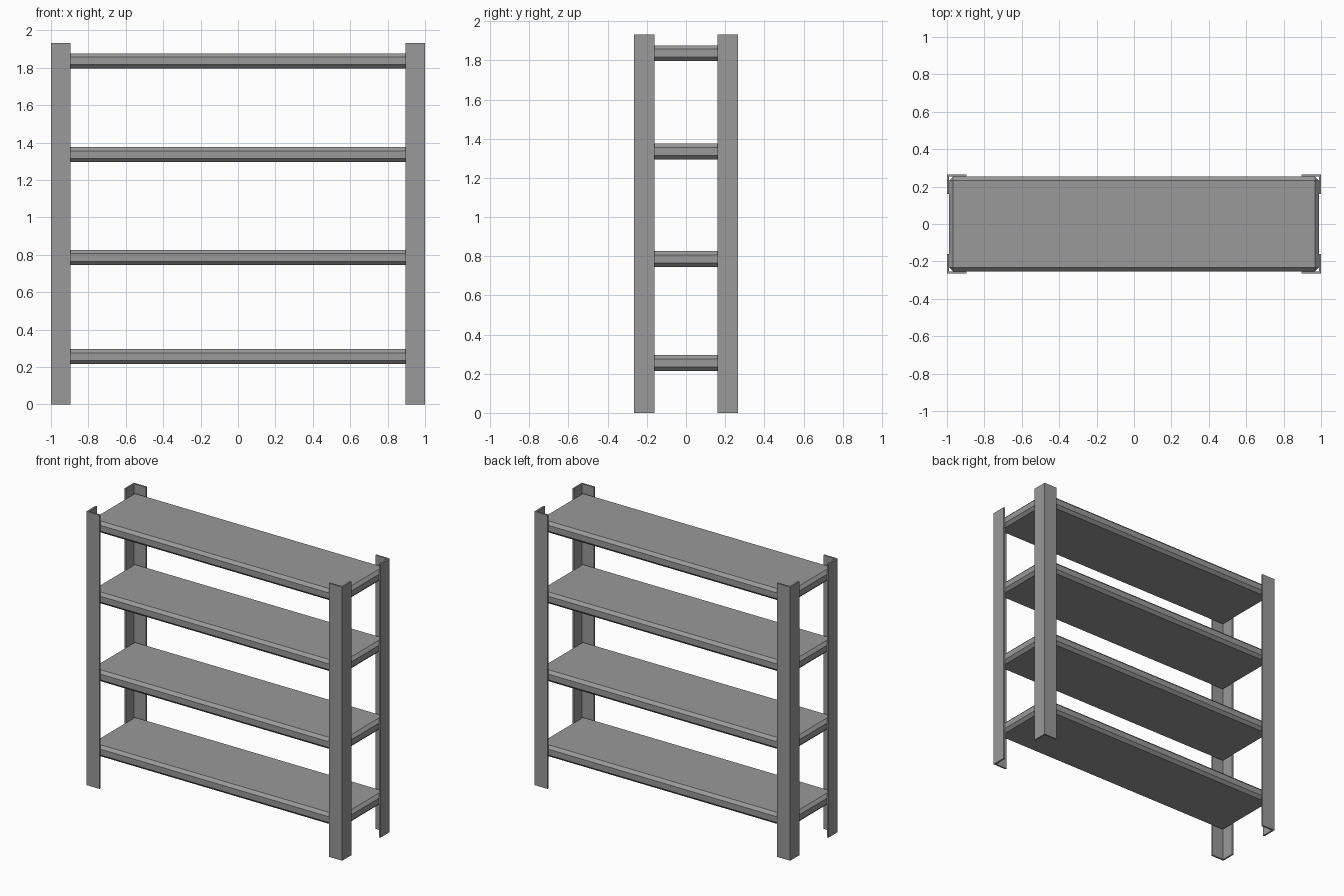
import bpy
import bmesh

cube = bpy.data.objects.get("Cube")
if cube:
    bpy.data.objects.remove(cube, do_unlink=True)

HALF_X, HALF_Y, HEIGHT = 1.0, 0.265, 1.933
FLANGE, GAUGE = 0.104, 0.012
SHELF_THICK, BEVEL = 0.081, 0.02

# Painted steel
steel = bpy.data.materials.new("grey_steel")
steel.use_nodes = True
grey = (0.32, 0.32, 0.32, 1)
steel.diffuse_color = grey
steel.node_tree.nodes["Principled BSDF"].inputs["Base Color"].default_value = grey


def add_object(name, bm):
    bmesh.ops.recalc_face_normals(bm, faces=bm.faces)
    mesh = bpy.data.meshes.new(name)
    bm.to_mesh(mesh)
    bm.free()
    mesh.materials.append(steel)
    obj = bpy.data.objects.new(name, mesh)
    bpy.context.collection.objects.link(obj)
    return obj


# Corner posts: L-shaped angle profile, extruded upward
def add_post(name, sx, sy):
    profile = [(0, 0), (FLANGE, 0), (FLANGE, GAUGE),
               (GAUGE, GAUGE), (GAUGE, FLANGE), (0, FLANGE)]
    bm = bmesh.new()
    verts = [bm.verts.new((sx * (HALF_X - u), sy * (HALF_Y - v), 0))
             for u, v in profile]
    base = bm.faces.new(verts)
    ext = bmesh.ops.extrude_face_region(bm, geom=[base], use_keep_orig=True)
    top = [g for g in ext["geom"] if isinstance(g, bmesh.types.BMVert)]
    bmesh.ops.translate(bm, verts=top, vec=(0, 0, HEIGHT))
    add_object(name, bm)


for sy, depth in ((-1, "front"), (1, "back")):
    for sx, side in ((-1, "right"), (1, "left")):
        add_post(f"{depth}_{side}_post", sx, sy)


# Shelves: solid boards with chamfered edges, fitted inside the posts
def add_shelf(name, bottom):
    bm = bmesh.new()
    bmesh.ops.create_cube(bm, size=1)
    bmesh.ops.scale(bm, verts=bm.verts, vec=(
        2 * (HALF_X - GAUGE), 2 * (HALF_Y - GAUGE), SHELF_THICK))
    shelf = add_object(name, bm)
    shelf.location.z = bottom + SHELF_THICK / 2
    chamfer = shelf.modifiers.new("chamfer", 'BEVEL')
    chamfer.width = BEVEL
    chamfer.segments = 1


for i, z in enumerate((0.215, 0.745, 1.295, 1.796)):
    add_shelf(f"shelf_{i + 1}", z)
